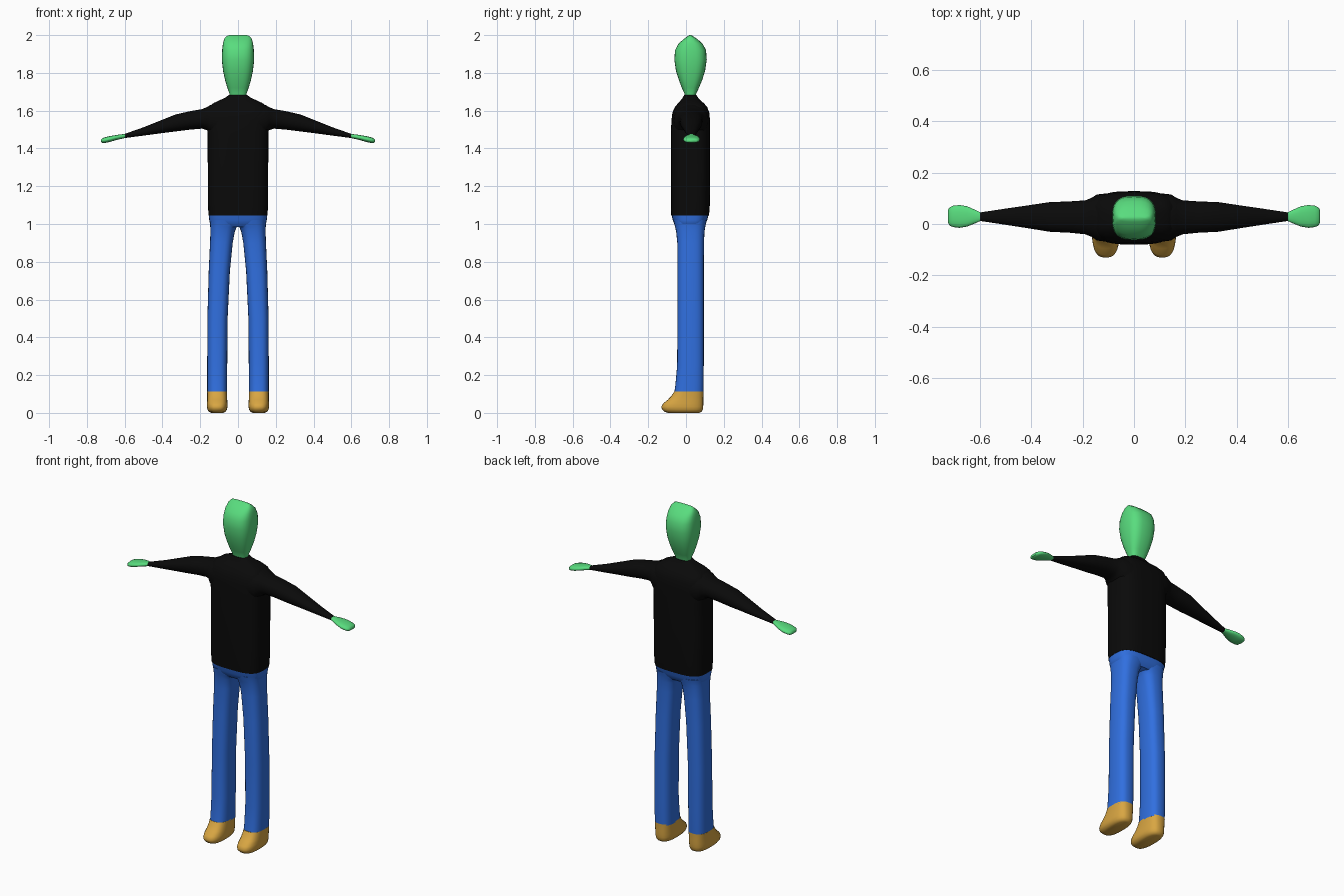
import bpy, bmesh, math


def material(name, rgb):
    m = bpy.data.materials.new(name)
    m.diffuse_color = (*rgb, 1)
    return m


GREEN = material("green skin", (0.10, 0.72, 0.21))
BLACK = material("black cloth", (0.003, 0.003, 0.003))
BLUE = material("blue denim", (0.03, 0.16, 0.74))
TAN = material("tan leather", (0.69, 0.38, 0.055))


def loft(name, mat, axis, rings, power=2.6, sides=28, side=1):
    """Skin rounded-box rings (t, a0, a1, b0, b1) along z (a=x, b=y) or x (a=y, b=z)."""
    bm = bmesh.new()
    loops = []
    for t, a0, a1, b0, b1 in rings:
        loop = []
        for i in range(sides):
            th = 2 * math.pi * i / sides
            c, s = math.cos(th), math.sin(th)
            a = (a0 + a1) / 2 + (a1 - a0) / 2 * math.copysign(abs(c) ** (2 / power), c)
            b = (b0 + b1) / 2 + (b1 - b0) / 2 * math.copysign(abs(s) ** (2 / power), s)
            co = (a * side, b, t) if axis == "z" else (t * side, a, b)
            loop.append(bm.verts.new(co))
        loops.append(loop)
    for lo, hi in zip(loops, loops[1:]):
        for i in range(sides):
            j = (i + 1) % sides
            bm.faces.new((lo[i], lo[j], hi[j], hi[i]))
    bm.faces.new(loops[0])
    bm.faces.new(loops[-1])
    bmesh.ops.recalc_face_normals(bm, faces=bm.faces)
    me = bpy.data.meshes.new(name)
    bm.to_mesh(me)
    bm.free()
    me.materials.append(mat)
    ob = bpy.data.objects.new(name, me)
    bpy.context.collection.objects.link(ob)
    bpy.ops.object.select_all(action="DESELECT")
    ob.select_set(True)
    bpy.context.view_layer.objects.active = ob
    bpy.ops.object.shade_smooth_by_angle(angle=math.radians(50))
    return ob


def sym(z, w, y0, y1):
    return (z, -w, w, y0, y1)


# Head, narrowing to a ridge across the crown
loft("head", GREEN, "z", [
    sym(1.66, 0.043, -0.005, 0.050), sym(1.69, 0.045, -0.008, 0.054),
    sym(1.72, 0.056, -0.022, 0.068), sym(1.76, 0.068, -0.037, 0.085),
    sym(1.81, 0.079, -0.053, 0.101), sym(1.87, 0.086, -0.062, 0.110),
    sym(1.92, 0.084, -0.058, 0.106), sym(1.955, 0.080, -0.040, 0.088),
    sym(1.98, 0.073, -0.011, 0.059), sym(1.994, 0.062, 0.008, 0.038),
    sym(2.0, 0.045, 0.018, 0.028)], power=2.8)

# Shirt body with sloping shoulders and collar
loft("shirt_body", BLACK, "z", [
    sym(1.045, 0.156, -0.078, 0.122), sym(1.10, 0.159, -0.080, 0.126),
    sym(1.30, 0.160, -0.080, 0.128), sym(1.48, 0.161, -0.080, 0.128),
    sym(1.55, 0.168, -0.077, 0.127), sym(1.59, 0.168, -0.072, 0.123),
    sym(1.62, 0.155, -0.058, 0.112), sym(1.64, 0.130, -0.042, 0.094),
    sym(1.655, 0.098, -0.028, 0.076), sym(1.668, 0.068, -0.018, 0.064),
    sym(1.682, 0.050, -0.010, 0.056)], power=3.2, sides=36)

# Hips
loft("hips", BLUE, "z", [
    sym(0.985, 0.135, -0.050, 0.092), sym(1.0, 0.148, -0.062, 0.104),
    sym(1.02, 0.152, -0.070, 0.112), sym(1.05, 0.155, -0.077, 0.120)],
    power=3.2, sides=36)

for label, s in (("left", 1), ("right", -1)):
    # Sleeve tapering to the wrist
    loft(label + "_sleeve", BLACK, "x", [
        (0.10, -0.070, 0.120, 1.45, 1.640), (0.145, -0.064, 0.115, 1.468, 1.630),
        (0.165, -0.050, 0.102, 1.497, 1.619), (0.19, -0.040, 0.092, 1.505, 1.608),
        (0.25, -0.034, 0.088, 1.500, 1.598), (0.33, -0.030, 0.085, 1.490, 1.580),
        (0.41, -0.017, 0.073, 1.480, 1.548), (0.50, -0.003, 0.060, 1.468, 1.512),
        (0.60, 0.012, 0.045, 1.455, 1.477)], power=2.2, side=s)
    # Flat mitten hand
    loft(label + "_hand", GREEN, "x", [
        (0.595, 0.013, 0.044, 1.456, 1.477), (0.625, 0.000, 0.058, 1.449, 1.474),
        (0.65, -0.010, 0.069, 1.443, 1.470), (0.68, -0.015, 0.074, 1.434, 1.465),
        (0.705, -0.012, 0.071, 1.429, 1.459), (0.718, -0.006, 0.065, 1.429, 1.454),
        (0.725, 0.006, 0.054, 1.434, 1.447)], power=2.3, sides=20, side=s)
    # Trouser leg
    loft(label + "_leg", BLUE, "z", [
        (0.105, 0.057, 0.163, -0.062, 0.092), (0.15, 0.057, 0.163, -0.056, 0.093),
        (0.25, 0.057, 0.163, -0.047, 0.094), (0.50, 0.055, 0.162, -0.045, 0.094),
        (0.75, 0.043, 0.155, -0.045, 0.094), (0.90, 0.028, 0.148, -0.046, 0.095),
        (0.96, 0.017, 0.146, -0.052, 0.098), (0.985, 0.006, 0.147, -0.058, 0.102),
        (1.0, -0.010, 0.148, -0.062, 0.105), (1.02, -0.010, 0.150, -0.067, 0.110)],
        power=2.7, side=s)
    # Shoe with a rounded toe
    loft(label + "_shoe", TAN, "z", [
        (0.0, 0.078, 0.142, -0.095, 0.070), (0.006, 0.066, 0.154, -0.114, 0.082),
        (0.018, 0.058, 0.162, -0.127, 0.089), (0.033, 0.056, 0.164, -0.131, 0.091),
        (0.05, 0.056, 0.164, -0.121, 0.092), (0.07, 0.057, 0.163, -0.096, 0.092),
        (0.09, 0.057, 0.163, -0.077, 0.092), (0.112, 0.057, 0.1635, -0.063, 0.0925)],
        power=2.7, side=s)
